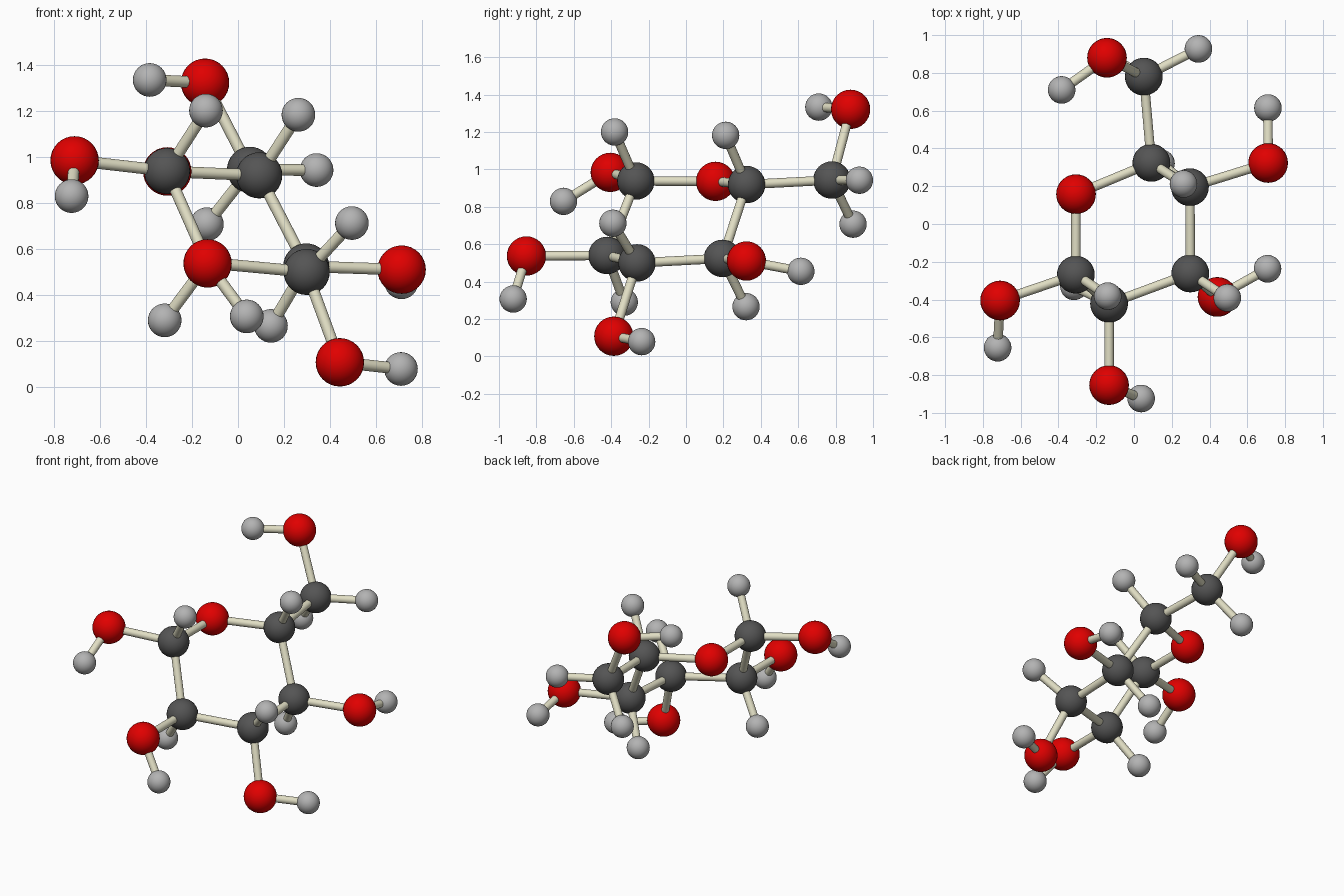
import bpy
from mathutils import Vector

if "Cube" in bpy.data.objects:
    bpy.data.objects.remove(bpy.data.objects["Cube"])


def material(name, color):
    m = bpy.data.materials.new(name)
    m.diffuse_color = (*color, 1)
    m.use_nodes = True
    m.node_tree.nodes["Principled BSDF"].inputs["Base Color"].default_value = m.diffuse_color
    return m


# element: radius, material
KINDS = {
    "carbon": (0.10, material("dark_grey", (0.09, 0.09, 0.09))),
    "oxygen": (0.105, material("red", (0.75, 0.0, 0.0))),
    "hydrogen": (0.073, material("light_grey", (0.45, 0.45, 0.45))),
}
BOND_RADIUS = 0.025
BOND_MAT = material("cream", (0.75, 0.73, 0.55))

# atom positions, in bonding order: name -> (position, bonded parent)
ATOMS = {
    # six-membered chair ring
    "carbon_1": ((-0.308, -0.268, 0.938), None),
    "carbon_2": ((-0.132, -0.422, 0.540), "carbon_1"),
    "carbon_3": ((0.298, -0.262, 0.500), "carbon_2"),
    "carbon_4": ((0.296, 0.195, 0.524), "carbon_3"),
    "carbon_5": ((0.092, 0.324, 0.919), "carbon_4"),
    "oxygen_ring": ((-0.307, 0.158, 0.936), "carbon_5"),
    # side arm
    "carbon_6": ((0.052, 0.780, 0.943), "carbon_5"),
    # hydroxyl groups
    "oxygen_1": ((-0.709, -0.405, 0.984), "carbon_1"),
    "hydrogen_on_oxygen_1": ((-0.722, -0.655, 0.829), "oxygen_1"),
    "oxygen_2": ((-0.132, -0.853, 0.537), "carbon_2"),
    "hydrogen_on_oxygen_2": ((0.038, -0.924, 0.307), "oxygen_2"),
    "oxygen_3": ((0.442, -0.386, 0.108), "carbon_3"),
    "hydrogen_on_oxygen_3": ((0.707, -0.237, 0.079), "oxygen_3"),
    "oxygen_4": ((0.710, 0.323, 0.510), "carbon_4"),
    "hydrogen_on_oxygen_4": ((0.709, 0.614, 0.455), "oxygen_4"),
    "oxygen_6": ((-0.143, 0.880, 1.321), "carbon_6"),
    "hydrogen_on_oxygen_6": ((-0.383, 0.710, 1.333), "oxygen_6"),
    # hydrogens on the carbons
    "hydrogen_1": ((-0.139, -0.382, 1.200), "carbon_1"),
    "hydrogen_2": ((-0.318, -0.330, 0.290), "carbon_2"),
    "hydrogen_3": ((0.494, -0.391, 0.712), "carbon_3"),
    "hydrogen_4": ((0.143, 0.321, 0.266), "carbon_4"),
    "hydrogen_5": ((0.262, 0.212, 1.182), "carbon_5"),
    "hydrogen_6a": ((0.341, 0.927, 0.942), "carbon_6"),
    "hydrogen_6b": ((-0.135, 0.893, 0.707), "carbon_6"),
}


def finish(name, mat):
    ob = bpy.context.object
    ob.name = name
    ob.data.materials.append(mat)
    bpy.ops.object.shade_smooth_by_angle()


def add_atom(name, pos):
    radius, mat = KINDS[name.split("_")[0]]
    bpy.ops.mesh.primitive_uv_sphere_add(segments=32, ring_count=16, radius=radius, location=pos)
    finish(name, mat)


def add_bond(a, b):
    p, q = Vector(ATOMS[a][0]), Vector(ATOMS[b][0])
    d = q - p
    bpy.ops.mesh.primitive_cylinder_add(
        vertices=24, radius=BOND_RADIUS, depth=d.length, location=(p + q) / 2,
        rotation=d.to_track_quat('Z', 'Y').to_euler())
    finish(f"bond_{a}_to_{b}", BOND_MAT)


for name, (pos, parent) in ATOMS.items():
    add_atom(name, pos)
    if parent:
        add_bond(parent, name)
# bond closing the ring
add_bond("oxygen_ring", "carbon_1")
